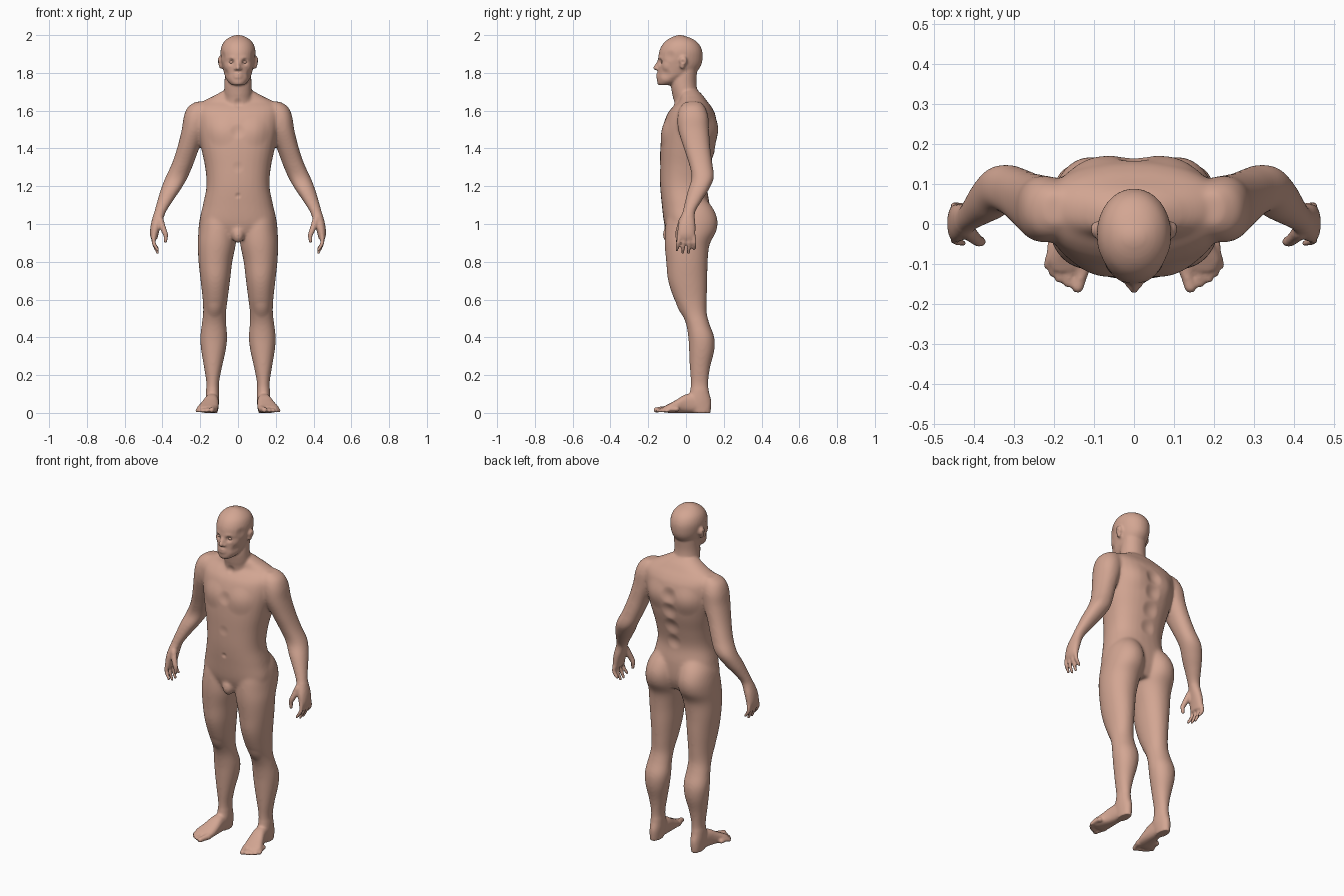
import bpy, bmesh, math
from mathutils import Vector, kdtree

bm = bmesh.new()
BOTH = (1, -1)


def sphere_template(level):
    t = bmesh.new()
    bmesh.ops.create_icosphere(t, subdivisions=level, radius=1)
    t.verts.index_update()
    data = [v.co.copy() for v in t.verts], [[v.index for v in f.verts] for f in t.faces]
    t.free()
    return data


COARSE, FINE = sphere_template(2), sphere_template(3)


def ball(target, loc, size, template=FINE):
    x, y, z = loc
    a, b, c = size
    vs = [target.verts.new((x + p.x * a, y + p.y * b, z + p.z * c)) for p in template[0]]
    for f in template[1]:
        target.faces.new([vs[i] for i in f])


def spline(rows, steps=5):
    """Catmull-Rom interpolation through tuples."""
    out = []
    for i in range(len(rows) - 1):
        a, b, c, d = rows[max(i - 1, 0)], rows[i], rows[i + 1], rows[min(i + 2, len(rows) - 1)]
        for k in range(steps):
            t = k / steps
            out.append([0.5 * (2 * q + (r - p) * t + (2 * p - 5 * q + 4 * r - s) * t * t
                               + (3 * q - p - 3 * r + s) * t ** 3) for p, q, r, s in zip(a, b, c, d)])
    return out + [list(rows[-1])]


def loft(rows, axis='z', p=2.2, sides=(1,), n=32):
    """Closed tube; row = position on axis, then min/max of the two cross directions."""
    for s in sides:
        rings = []
        for t, a0, a1, b0, b1 in spline(rows):
            ring = []
            for i in range(n):
                c, d = math.cos(math.tau * i / n), math.sin(math.tau * i / n)
                a = (a0 + a1) / 2 + (a1 - a0) / 2 * math.copysign(abs(c) ** (2 / p), c)
                b = (b0 + b1) / 2 + (b1 - b0) / 2 * math.copysign(abs(d) ** (2 / p), d)
                ring.append(bm.verts.new((a * s, b, t) if axis == 'z' else (a * s, t, b)))
            rings.append(ring)
        for r0, r1 in zip(rings, rings[1:]):
            for i in range(n):
                j = (i + 1) % n
                bm.faces.new((r0[i], r0[j], r1[j], r1[i]))
        bm.faces.new(rings[0])
        bm.faces.new(rings[-1])


def beads(points, sides=BOTH):
    """Round limb through (x, y, z, radius) points."""
    for s in sides:
        for x, y, z, r in spline(points, 6):
            ball(bm, (x * s, y, z), (r, r, r), COARSE)


# torso
torso = [(.93, .13, -.09, .10), (1.0, .20, -.115, .125), (1.10, .186, -.128, .125),
         (1.20, .167, -.137, .112), (1.30, .174, -.138, .13), (1.40, .195, -.136, .155),
         (1.50, .215, -.126, .168), (1.58, .225, -.10, .155), (1.62, .222, -.07, .135),
         (1.65, .185, -.04, .112), (1.68, .125, -.035, .09), (1.71, .07, -.03, .06)]
loft([(z, -h, h, f, b) for z, h, f, b in torso], p=2.35)

# neck and skull
neck = [(1.60, .09, -.06, .12), (1.66, .078, -.068, .095), (1.70, .074, -.075, .064),
        (1.75, .071, -.08, .055), (1.82, .07, -.06, .06)]
skull = [(1.735, .03, -.147, -.09), (1.75, .05, -.153, -.03), (1.775, .066, -.152, .0),
         (1.80, .074, -.15, .05), (1.84, .084, -.149, .08), (1.88, .091, -.147, .088),
         (1.92, .092, -.14, .085), (1.955, .081, -.121, .067), (1.98, .058, -.092, .035),
         (1.995, .03, -.06, -.005), (2.0, .01, -.042, -.025)]
for part in (neck, skull):
    loft([(z, -h, h, f, b) for z, h, f, b in part], p=2.05)

# nose, brow, lips, ears
beads([(0, -.140, 1.868, .009), (0, -.152, 1.845, .010), (0, -.163, 1.826, .012)], (1,))
beads([(.006, -.155, 1.823, .009), (.014, -.150, 1.822, .009)])
beads([(.008, -.139, 1.876, .010), (.032, -.131, 1.880, .012), (.055, -.112, 1.876, .010)])
for z, r in ((1.792, .007), (1.777, .0075)):
    beads([(0, -.151, z, r), (.012, -.149, z, r), (.024, -.141, 1.785, .005)])
for s in BOTH:
    ball(bm, (s * .094, -.014, 1.864), (.015, .021, .025))
    ball(bm, (s * .090, -.019, 1.842), (.012, .015, .022))

# arms down to the palms
loft([(1.648, .17, .222, .0, .075), (1.62, .14, .265, -.03, .10), (1.57, .15, .287, -.045, .118),
      (1.50, .165, .298, -.042, .122), (1.41, .202, .32, -.015, .128), (1.32, .235, .35, .015, .14),
      (1.245, .267, .385, .03, .148), (1.18, .305, .41, .01, .12), (1.12, .346, .428, -.005, .082),
      (1.06, .383, .445, -.02, .048), (1.0, .405, .461, -.04, .05), (.95, .42, .466, -.046, .05),
      (.92, .427, .46, -.044, .048)], sides=BOTH)

# fingers and thumbs
for k, tip in enumerate((.863, .847, .848, .868)):
    y = -.036 + .025 * k
    beads([(.445, y, .94, .0125), (.446, y * 1.15, .90, .0115),
           (.425, y * 1.22 - .004, tip, .009)])
beads([(.412, -.02, 1.02, .02), (.392, -.04, .965, .016), (.382, -.044, .94, .0135),
       (.384, -.044, .908, .010)])

# legs with hips
loft([(1.14, .02, .15, -.05, .10), (1.08, .012, .188, -.09, .145), (1.02, .006, .204, -.105, .167),
      (.96, .006, .21, -.112, .16), (.89, .012, .213, -.113, .125), (.80, .03, .209, -.105, .115),
      (.70, .042, .198, -.095, .113), (.60, .055, .187, -.062, .11), (.53, .063, .185, -.025, .11),
      (.47, .062, .192, .0, .125), (.40, .057, .2, .012, .15), (.33, .065, .195, .016, .15),
      (.24, .085, .18, .02, .128), (.16, .1, .168, .025, .118), (.11, .1, .17, .02, .122),
      (.06, .1, .17, .0, .134), (.0, .108, .165, .03, .13)], p=2.1, sides=BOTH)

# groin
ball(bm, (0, -.088, .945), (.034, .036, .048))

# feet and toes
loft([(.12, .115, .16, .0, .07), (.06, .105, .168, .0, .10), (.0, .102, .18, .0, .098),
      (-.05, .102, .2, .0, .07), (-.09, .106, .216, .0, .048), (-.118, .115, .206, .004, .034)],
     axis='y', p=2.5, sides=BOTH)
for x0, x1, y1, r in ((.125, .14, -.158, .0155), (.153, .166, -.148, .0115), (.172, .187, -.137, .011),
                      (.19, .205, -.122, .0105), (.202, .218, -.102, .010)):
    beads([(x0, y1 + .055, .02, r + .004), (x0 * .4 + x1 * .6, y1 + .02, .018, r), (x1, y1, r, r)])

bmesh.ops.recalc_face_normals(bm, faces=bm.faces[:])
mesh = bpy.data.meshes.new("body")
bm.to_mesh(mesh)
bm.free()
body = bpy.data.objects.new("body", mesh)
bpy.context.collection.objects.link(body)


def bake():
    """Replace the body mesh by its modified result."""
    deps = bpy.context.evaluated_depsgraph_get()
    result = bpy.data.meshes.new_from_object(body.evaluated_get(deps))
    body.modifiers.clear()
    body.data = result


# fuse everything into one skin
fuse = body.modifiers.new("fuse", 'REMESH')
fuse.mode = 'VOXEL'
fuse.voxel_size = .0065
bake()

# soften joins, more on the trunk and limbs than on head, hands and feet
group = body.vertex_groups.new(name="trunk_and_limbs")
group.add([v.index for v in body.data.vertices if .13 < v.co.z < 1.68
           and not (v.co.z < 1.05 and abs(v.co.x) > .3)], 1, 'REPLACE')
for times, name in ((20, group.name), (4, "")):
    soft = body.modifiers.new("soften", 'SMOOTH')
    soft.factor = .5
    soft.iterations = times
    soft.vertex_group = name
bake()

# sculpted dabs: x, y, z, radius, depth along the normal
dabs = [(.1, .16, 1.5, .09, .009), (0, .165, 1.52, .055, -.012), (0, .16, 1.43, .055, -.012),
        (0, .135, 1.33, .055, -.01), (0, .115, 1.23, .05, -.008),               # back
        (.09, -.122, 1.49, .085, .008), (0, -.128, 1.49, .045, -.006), (0, -.138, 1.3, .035, -.003),
        (0, -.132, 1.15, .018, -.006), (0, -.07, 1.64, .03, -.006),             # chest and belly
        (.125, -.035, .545, .05, .005),                                         # knees
        (.034, -.134, 1.857, .024, -.014), (.06, -.108, 1.835, .03, .004),
        (.058, -.105, 1.79, .035, -.005), (.08, -.085, 1.89, .035, -.004),      # face
        (.108, -.018, 1.858, .014, -.007)]                                      # ears
bm = bmesh.new()
bm.from_mesh(body.data)
bm.normal_update()
bm.verts.ensure_lookup_table()
tree = kdtree.KDTree(len(bm.verts))
for v in bm.verts:
    tree.insert(v.co, v.index)
tree.balance()
for x, y, z, r, depth in dabs:
    for s in (BOTH if x else (1,)):
        for _, i, dist in tree.find_range(Vector((x * s, y, z)), r):
            v = bm.verts[i]
            v.co += v.normal * depth * (1 - (dist / r) ** 2) ** 2
for v in bm.verts:
    v.co.z = max(v.co.z, 0)
bm.to_mesh(body.data)
bm.free()

# eyeballs
bm = bmesh.new()
for s in BOTH:
    ball(bm, (s * .034, -.118, 1.857), (.016, .014, .010))
eyes = bpy.data.objects.new("eyes", bpy.data.meshes.new("eyes"))
bm.to_mesh(eyes.data)
bm.free()
bpy.context.collection.objects.link(eyes)

# smooth shading and colour
skin = bpy.data.materials.new("skin")
skin.diffuse_color = (.65, .38, .29, 1)
for ob in (body, eyes):
    ob.data.shade_smooth()
    ob.data.materials.clear()
    ob.data.materials.append(skin)
